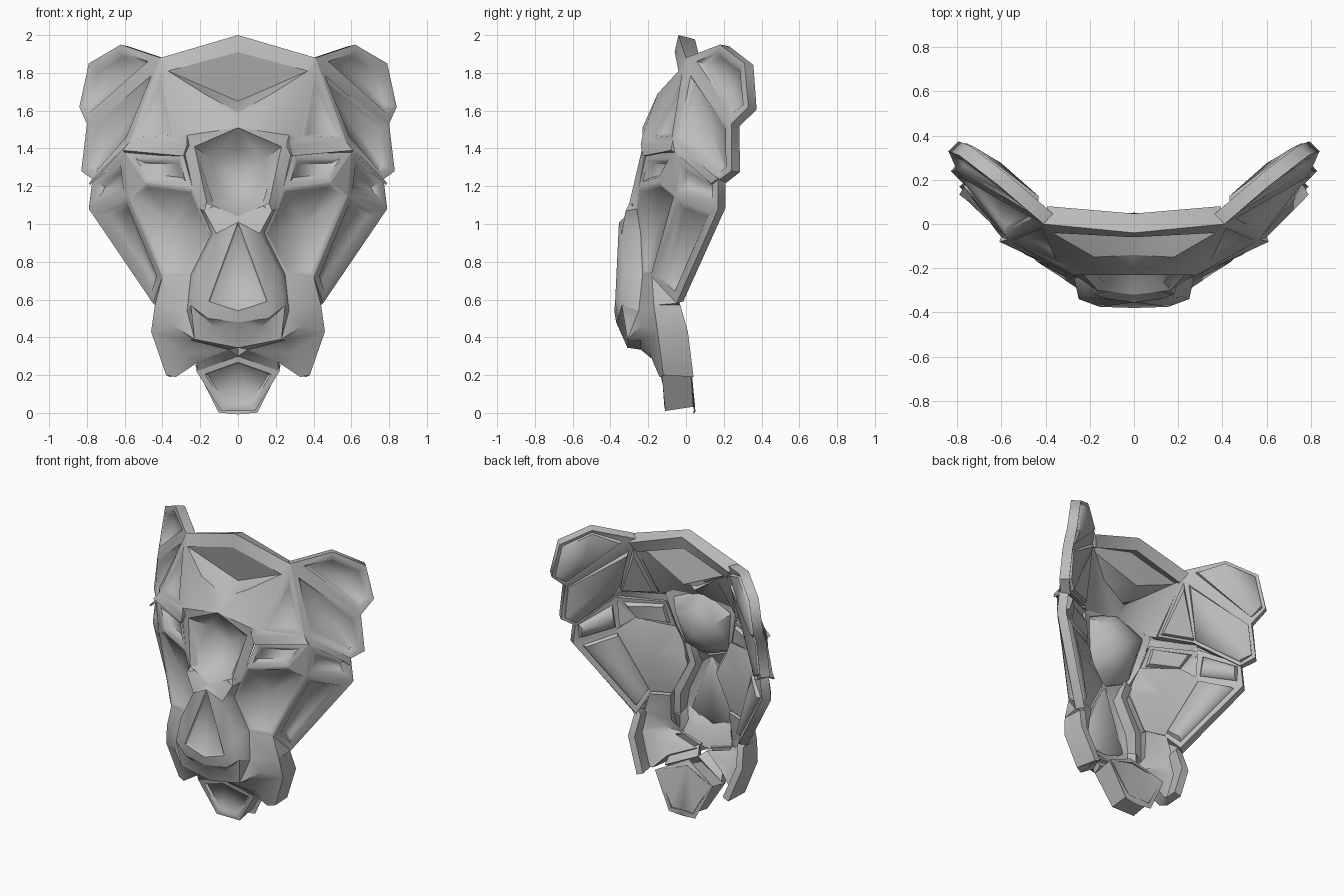
import bpy
import bmesh
import math
from mathutils import Vector

cube = bpy.data.objects.get("Cube")
if cube:
    bpy.data.objects.remove(cube, do_unlink=True)

grey = bpy.data.materials.new("plain grey")
grey.use_nodes = True
grey.diffuse_color = (.5, .5, .5, 1)
grey.node_tree.nodes["Principled BSDF"].inputs["Base Color"].default_value = (.5, .5, .5, 1)

# Landmarks of the left half of the face, on the front surface
points = dict(
    # crown, forehead and bridge
    crown_top=(0, -.04, 2), crown_side=(.41, 0, 1.88),
    hollow_top=(0, -.06, 1.91), hollow_side=(.37, -.04, 1.81),
    hollow_low=(0, -.14, 1.59), hollow_floor=(0, 0, 1.65), fore_ridge=(.18, -.15, 1.69),
    temple=(.33, -.18, 1.45), brow_inner=(.27, -.23, 1.47), bridge_top=(0, -.23, 1.51),
    bridge_side=(.23, -.23, 1.41), bridge_low=(.165, -.3, 1.11), bridge_end=(0, -.32, 1.04),
    bridge_edge=(.29, -.21, 1.41), bridge_foot=(.24, -.25, 1.19),
)
points.update(
    # ear, temple and brow
    ear_peak=(.62, .18, 1.95), ear_corner=(.79, .31, 1.85), ear_tip=(.84, .33, 1.62),
    ear_notch=(.8, .24, 1.53), ear_lobe=(.83, .24, 1.28), ear_base=(.76, .17, 1.23),
    brow_outer=(.57, -.07, 1.44), brow_end=(.61, -.08, 1.39),
    brow_start=(.27, -.24, 1.42), brow_under=(.29, -.23, 1.36),
    # eye and cheek
    eye_top=(.29, -.21, 1.37), eye_outer=(.6, -.06, 1.38),
    eye_low=(.49, -.14, 1.22), cheek_bone=(.58, -.06, 1.15), cheek_low=(.4, -.18, .72),
    side_top=(.77, .17, 1.24), side_out=(.79, .17, 1.08), side_low=(.45, -.05, .58),
)
points.update(
    # nose, muzzle, jaw and chin
    nose_top=(0, -.355, 1.01), nose_neck=(.115, -.34, .95), nose_flare=(.18, -.32, 1.07),
    nose_mid=(.22, -.33, .74), nose_wide=(.25, -.34, .57), nostril=(.16, -.36, .5),
    nose_tip=(0, -.37, .48), leaf_side=(.155, -.375, .59), leaf_low=(0, -.38, .54),
    wall_top=(.2, -.26, 1.08), wall_neck=(.14, -.24, .95),
    wall_mid=(.25, -.23, .73), wall_low=(.27, -.25, .54),
    pad=(.23, -.31, .39), lip=(0, -.31, .345), lip_corner=(.05, -.24, .335),
    pad_back=(.25, -.24, .385),
    jaw_top=(.44, -.17, .57), jaw_mid=(.46, -.15, .43), jaw_low=(.38, -.12, .2),
    jaw_end=(.33, -.14, .19), mouth=(.21, -.16, .27),
    jaw_back_top=(.43, -.03, .57), jaw_back_mid=(.45, .01, .43), jaw_back_low=(.36, .04, .19),
    chin_top=(0, -.17, .3), chin_side=(.22, -.13, .22), chin_low=(.09, -.11, .01),
    chin_end=(0, -.11, .01),
)


def add_face(bm, coords, side, rim, depth, bowl):
    """One faceted panel, optionally with a raised rim round a sunk middle."""
    face = bm.faces.new([bm.verts.new(c) for c in coords])
    face.normal_update()
    if face.normal.dot(Vector((side * .6, -1, 0))) < 0:
        face.normal_flip()
    if rim:
        bmesh.ops.inset_individual(bm, faces=[face], thickness=rim, use_even_offset=True)
    if depth:
        bmesh.ops.inset_individual(bm, faces=[face], thickness=depth * .7,
                                   depth=-depth, use_even_offset=True)
    if bowl:
        bmesh.ops.poke(bm, faces=[face], offset=-bowl)


def make_part(name, outlines, thick=.06, rim=0, depth=0, bowl=0):
    """Outlines that start and end on the centre line become one closed shape."""
    bm = bmesh.new()
    for outline in outlines:
        half = [Vector(points[key]) for key in outline.split()]
        other = [Vector((-p.x, p.y, p.z)) for p in half]
        if half[0].x == 0 and half[-1].x == 0:
            whole = half + [p for p in reversed(other) if p.x]
            add_face(bm, whole, 0, rim, depth, bowl)
        else:
            add_face(bm, half, 1, rim, depth, bowl)
            add_face(bm, other, -1, rim, depth, bowl)
    bmesh.ops.remove_doubles(bm, verts=bm.verts, dist=.001)
    bmesh.ops.triangulate(bm, faces=[f for f in bm.faces if len(f.verts) > 3])
    mesh = bpy.data.meshes.new(name)
    bm.to_mesh(mesh)
    bm.free()
    mesh.materials.append(grey)
    part = bpy.data.objects.new(name, mesh)
    bpy.context.collection.objects.link(part)
    bpy.ops.object.select_all(action="DESELECT")
    part.select_set(True)
    bpy.context.view_layer.objects.active = part
    shell = part.modifiers.new("shell", "SOLIDIFY")
    shell.thickness = thick
    shell.offset = -1
    bpy.ops.object.modifier_apply(modifier=shell.name)
    bpy.ops.object.shade_smooth_by_angle(angle=math.radians(58))


# Crown and forehead, with a window cut back between them
make_part("crown_band", ["crown_side hollow_side hollow_top crown_top"], thick=.09)
make_part("forehead_hollow", ["hollow_top hollow_side hollow_floor",
                              "hollow_side fore_ridge hollow_low hollow_floor"], thick=.03)
make_part("forehead", ["hollow_side temple brow_inner fore_ridge",
                       "fore_ridge brow_inner bridge_top hollow_low",
                       "crown_side temple hollow_side"])

# Bridge of the nose: a rim round a deep bowl
make_part("bridge_rim", ["brow_inner bridge_edge bridge_side bridge_top",
                         "bridge_edge bridge_foot bridge_low bridge_side",
                         "bridge_foot wall_top nose_flare bridge_low"], thick=.05)
make_part("bridge_bowl", ["bridge_top bridge_side bridge_low bridge_end"],
          thick=.03, depth=.12, bowl=.06)

# Ears, temples and brows
make_part("ears", ["crown_side ear_peak ear_corner ear_tip ear_notch",
                   "crown_side ear_notch ear_lobe ear_base brow_outer"],
          thick=.065, rim=.04, depth=.025, bowl=.02)
make_part("temples", ["crown_side temple brow_outer"], rim=.02, depth=.03)
make_part("brows", ["brow_start brow_outer brow_end brow_under",
                    "brow_inner temple brow_outer brow_start"], thick=.05)

# Eyes and cheeks
make_part("eyes", ["bridge_foot eye_top eye_outer eye_low"], thick=.05, rim=.03, depth=.03)
make_part("cheeks", ["wall_top bridge_foot eye_low cheek_bone cheek_low wall_mid wall_neck"],
          rim=.015, depth=.015, bowl=.02)
make_part("cheek_edges", ["eye_low eye_outer cheek_bone",
                          "brow_outer ear_base side_top eye_outer"], thick=.05)
make_part("side_cheeks", ["cheek_bone side_out side_low cheek_low",
                          "eye_outer side_top side_out cheek_bone"],
          rim=.04, depth=.035, bowl=.01)

# Nose
make_part("nose_cap", ["bridge_end bridge_low nose_flare nose_neck nose_top"], thick=.05)
make_part("nose_leaf", ["nose_top leaf_side leaf_low"], thick=.06, depth=.015)
make_part("nose_frame", ["nose_neck nose_mid leaf_side nose_top",
                         "nose_mid nose_wide leaf_side",
                         "nose_wide nostril nose_tip leaf_low leaf_side",
                         "nose_flare wall_top wall_neck nose_neck",
                         "nose_neck wall_neck wall_mid nose_mid",
                         "nose_mid wall_mid wall_low nose_wide"], thick=.06)

# Muzzle, mouth, jaw and chin
make_part("whisker_pads", ["nose_wide pad lip nose_tip nostril",
                           "nose_wide wall_low pad"], thick=.08, bowl=.015)
make_part("jowls", ["wall_mid cheek_low jaw_top wall_low",
                    "wall_low jaw_top jaw_mid pad_back pad",
                    "pad_back jaw_mid jaw_low jaw_end mouth lip_corner"],
          thick=.08, bowl=-.015)
make_part("mouth", ["lip pad pad_back lip_corner",
                    "chin_top chin_side mouth lip_corner"], thick=.06)
make_part("jaw_sides", ["jaw_top jaw_mid jaw_back_mid jaw_back_top",
                        "jaw_mid jaw_low jaw_back_low jaw_back_mid",
                        "cheek_low side_low jaw_back_top jaw_top"], thick=.05)
make_part("chin", ["chin_top chin_side chin_low chin_end"], thick=.16, rim=.03, depth=.015)
